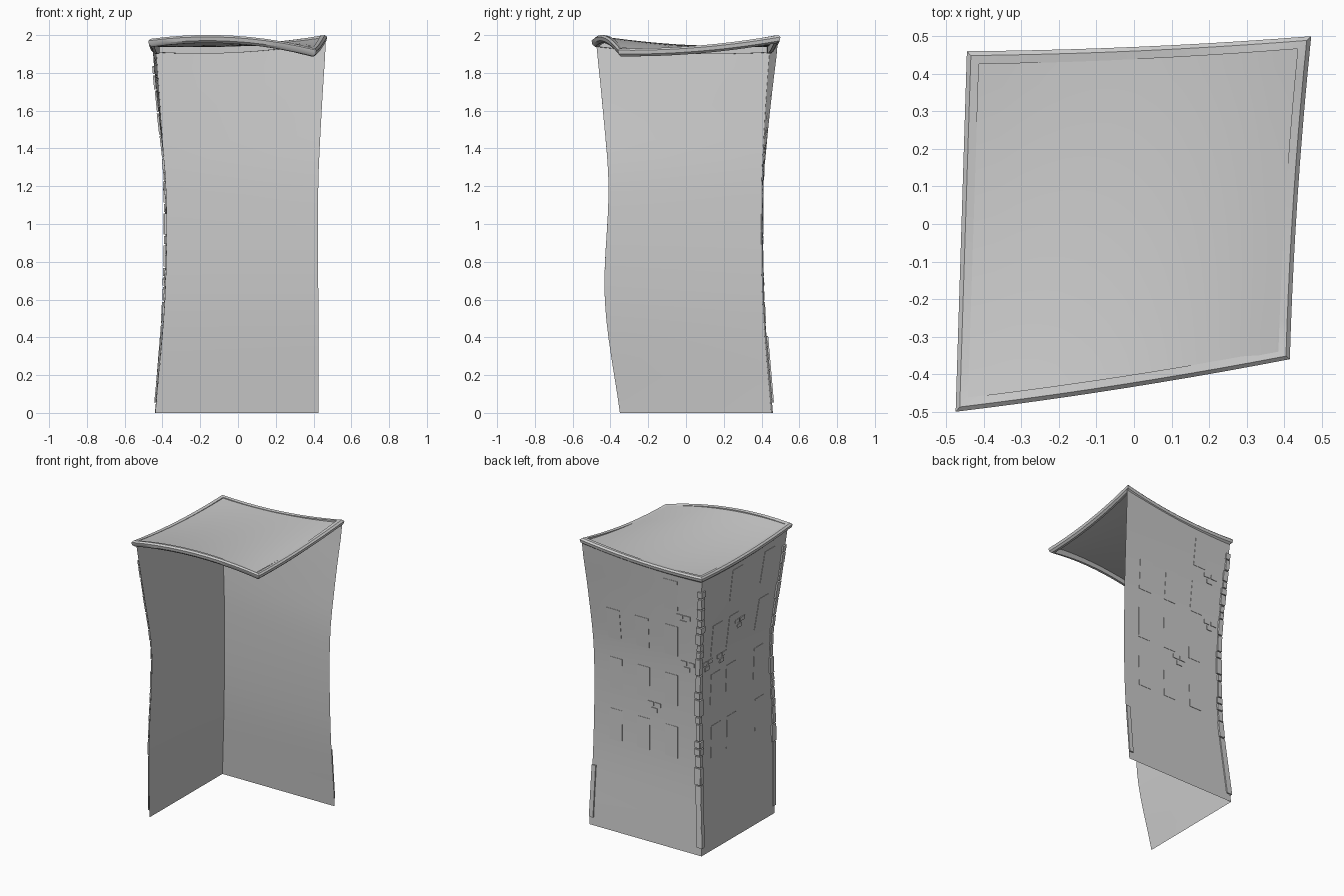
import bpy, bmesh, random
from mathutils import Vector

if "Cube" in bpy.data.objects:
    bpy.data.objects.remove(bpy.data.objects["Cube"])

random.seed(4)
ZS = [0, 0.6, 1.2, 1.6, 1.95]
# x, y of each wall corner at the heights above
FL = [(-.44, -.35), (-.385, -.43), (-.38, -.41), (-.42, -.44), (-.455, -.475)]
BL = [(-.435, .45), (-.39, .405), (-.385, .40), (-.41, .42), (-.435, .445)]
BR = [(.425, .46), (.425, .413), (.425, .41), (.443, .445), (.465, .487)]


def corner(prof, z):
    """Smooth corner line through the profile points."""
    z = min(max(z, 0), 1.95)
    i = max(k for k in range(4) if ZS[k] <= z)
    p = [Vector(c) for c in prof]

    def tan(k):
        a, b = max(k - 1, 0), min(k + 1, 4)
        return (p[b] - p[a]) / (ZS[b] - ZS[a])
    h = ZS[i + 1] - ZS[i]
    t = (z - ZS[i]) / h
    return ((2*t**3 - 3*t**2 + 1) * p[i] + (t**3 - 2*t*t + t) * h * tan(i)
            + (3*t*t - 2*t**3) * p[i + 1] + (t**3 - t*t) * h * tan(i + 1))


def back(u, z):
    p = corner(BL, z).lerp(corner(BR, z), u)
    return Vector((p.x, p.y, z))


def left(u, z):
    p = corner(BL, z).lerp(corner(FL, z), u)
    return Vector((p.x, p.y, z))


# roof surface: sagging and bulging edges
def roof(s, t):
    a, b = Vector((-.475, -.50, 1.98)), Vector((.415, -.36, 1.93))
    c, d = Vector((-.445, .46, 1.95)), Vector((.472, .50, 2.0))
    p = a.lerp(b, s).lerp(c.lerp(d, s), t)
    bs, bt = 4*s*(1 - s), 4*t*(1 - t)
    p.z += bs * (.042*(1 - t) - .025*t) - .02*bt
    p.y -= .008 * bs
    p.x -= .008 * bt * s
    return p


def finish(name, bm, smooth=True, normals=True):
    if normals:
        bmesh.ops.recalc_face_normals(bm, faces=bm.faces)
    me = bpy.data.meshes.new(name)
    bm.to_mesh(me)
    bm.free()
    ob = bpy.data.objects.new(name, me)
    bpy.context.collection.objects.link(ob)
    if smooth:
        bpy.ops.object.select_all(action='DESELECT')
        ob.select_set(True)
        bpy.context.view_layer.objects.active = ob
        bpy.ops.object.shade_smooth_by_angle(angle=0.6)
    return ob


def sheet(name, f, nu, nv, flip=False):
    bm = bmesh.new()
    g = [[bm.verts.new(f(i / nu, j / nv)) for i in range(nu + 1)] for j in range(nv + 1)]
    for j in range(nv):
        for i in range(nu):
            q = [g[j][i], g[j][i+1], g[j+1][i+1], g[j+1][i]]
            bm.faces.new(q[::-1] if flip else q)
    return finish(name, bm, normals=False)


# two walls, reaching up to the roof edge
def wall_top(wall, u):
    return (roof(u, 1) if wall is back else roof(0, 1 - u)).z - .025


sheet("back_wall", lambda u, v: back(u, v * wall_top(back, u)), 12, 20, True)
sheet("left_wall", lambda u, v: left(u, v * wall_top(left, u)), 12, 20)

# roof sheet
sheet("roof", lambda s, t: roof(.035 + .93*s, .03 + .94*t) - Vector((0, 0, .006)), 14, 14)

# trim running round the roof edge
N = 10
path = ([(i/N, 0) for i in range(N)] + [(1, i/N) for i in range(N)]
        + [(1 - i/N, 1) for i in range(N)] + [(0, 1 - i/N) for i in range(N)])
bm = bmesh.new()
rings = []
for s, t in path:
    ring = []
    for inset, drop in ((.012, 0), (0, .01), (.004, .03), (.018, .042), (.036, .042), (.036, .003)):
        p = roof(inset + s*(1 - 2*inset), inset + t*(1 - 2*inset))
        p.z = roof(s, t).z - drop
        ring.append(bm.verts.new(p))
    rings.append(ring)
for a, b in zip(rings, rings[1:] + rings[:1]):
    for k in range(6):
        m = (k + 1) % 6
        bm.faces.new((a[k], a[m], b[m], b[k]))
finish("roof_trim", bm)


def slab(bm, wall, u, z, w, h, thick, tilt=0):
    """Thin open-backed block lying on a wall; w is a fraction of the wall width."""
    e = .01
    n = (wall(u + e, z) - wall(u - e, z)).cross(wall(u, z + e) - wall(u, z - e)).normalized()
    if (n.y if wall is back else -n.x) < 0:
        n = -n
    vs = []
    for off in (.0006, thick):
        for a, b in ((-1, -1), (1, -1), (1, 1), (-1, 1)):
            vs.append(bm.verts.new(wall(u + a*w/2 + b*tilt, z + b*h/2) + n*off))
    for f in ((4, 5, 6, 7), (0, 1, 5, 4), (1, 2, 6, 5), (2, 3, 7, 6), (3, 0, 4, 7)):
        bm.faces.new([vs[k] for k in f])


# windows: columns with their row heights
ROWS = (.72, 1.08, 1.43, 1.76)
for name, wall, cols, tilt in (
        ("back_windows", back, ((.265, ROWS), (.53, ROWS[:3]), (.79, ROWS[:3])), 0),
        ("left_windows", left, ((.21, ROWS[:3]), (.42, ROWS), (.80, ROWS)), .008)):
    bm = bmesh.new()
    for u, rows in cols:
        for z in rows:
            slab(bm, wall, u, z, .12, .215, .003, tilt)
    finish(name, bm, False)

# small loose bricks in clusters
bm = bmesh.new()
for wall, u, z in ((back, .16, 1.6), (back, .12, 1.27), (back, .42, .92),
                   (left, .1, 1.27), (left, .3, 1.27), (left, .5, 1.45)):
    for du, dz in ((-.035, .02), (.035, .02), (0, -.02)):
        slab(bm, wall, u + du + random.uniform(-.01, .01), z + dz, .055, .028, .005)
finish("bricks", bm, False)


# corner stones stacked up the wall edges
def stones(name, sides, first, top):
    bm = bmesh.new()
    z, h = .05, first
    while z < top:
        for wall, u, d in sides:
            w = random.uniform(.03, .05)
            slab(bm, wall, u + d * (w/2 - .01), z + h/2, w, h - .008, random.uniform(.008, .013))
        z += h
        h = random.choice((.05, .08, .12))
    finish(name, bm, False)


stones("corner_stones", ((back, 0, 1), (left, 0, 1)), .42, 1.83)
stones("left_edge_stones", ((left, .99, -1),), .42, 1.8)
stones("back_edge_stones", ((back, .99, -1),), .36, .4)
